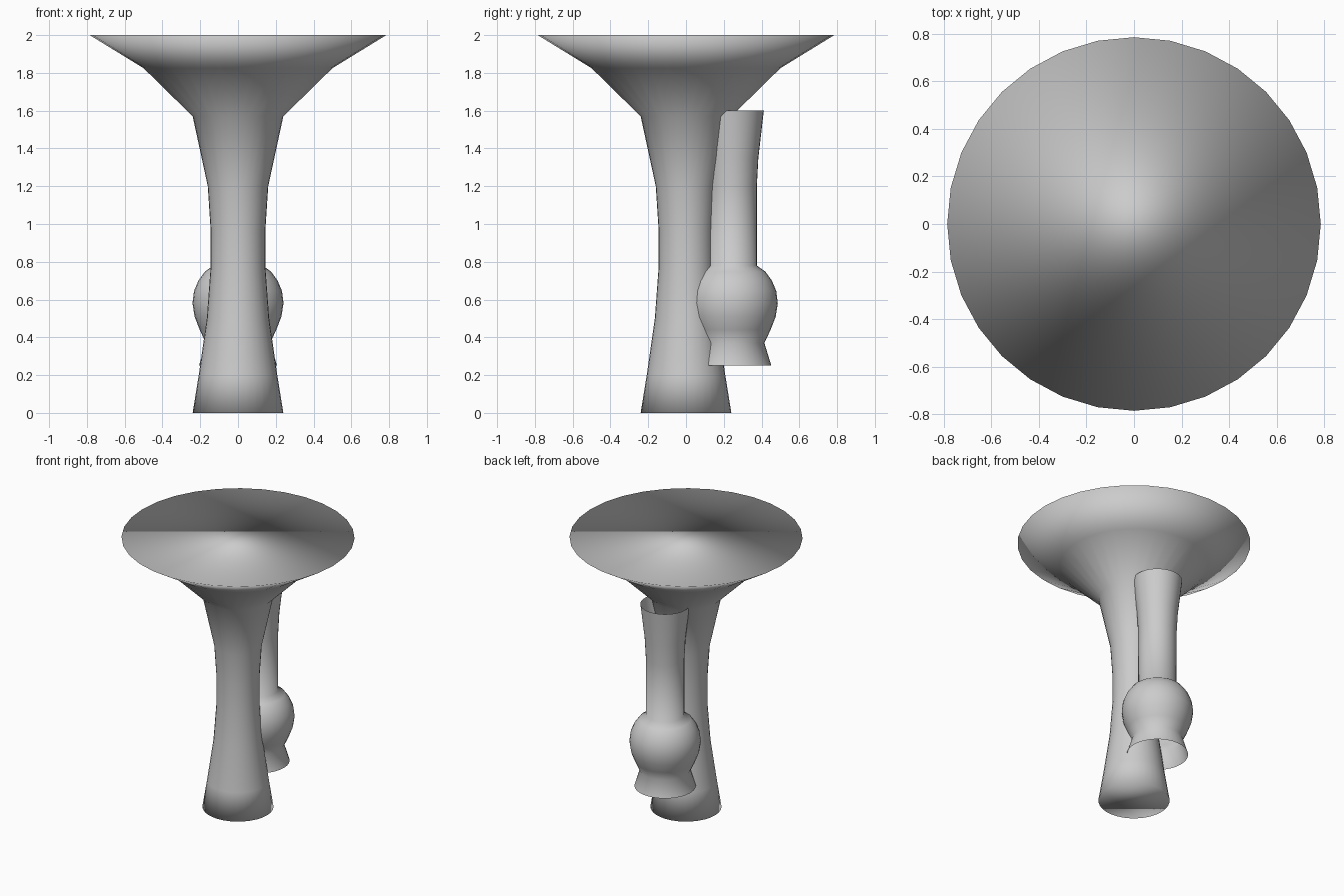
import bpy, bmesh, math

if "Cube" in bpy.data.objects:
    bpy.data.objects.remove(bpy.data.objects["Cube"])


def lathe(name, profile, y=0.0, sides=32, capped=False, sharp_angle=None):
    """Revolve (radius, height) points around a vertical axis at the given y."""
    bm = bmesh.new()
    rings = []
    for r, z in profile:
        ring = []
        for i in range(sides):
            a = 2 * math.pi * i / sides
            ring.append(bm.verts.new((r * math.cos(a), y + r * math.sin(a), z)))
        rings.append(ring)
    for low, high in zip(rings, rings[1:]):
        for i in range(sides):
            j = (i + 1) % sides
            bm.faces.new((low[i], low[j], high[j], high[i]))
    if capped:
        bm.faces.new(rings[0][::-1])
        bm.faces.new(rings[-1])
    for f in bm.faces:
        f.smooth = True
    if sharp_angle is not None:
        for e in bm.edges:
            if len(e.link_faces) == 2 and e.calc_face_angle() > sharp_angle:
                e.smooth = False
    mesh = bpy.data.meshes.new(name)
    bm.to_mesh(mesh)
    bm.free()
    obj = bpy.data.objects.new(name, mesh)
    bpy.context.collection.objects.link(obj)
    return obj


# Flared pedestal with flat closed top and foot
lathe("pedestal", [(0.24, 0), (0.208, 0.2), (0.165, 0.5), (0.145, 0.77),
                   (0.145, 0.97), (0.16, 1.2), (0.24, 1.57),
                   (0.5, 1.825), (0.785, 2.0)], capped=True)

# Open lamp at the back, partly sunk into the pedestal: skirt, bulb and chimney
AXIS_Y = 0.245
skirt = [(0.207, 0.25), (0.17, 0.37)]
bulb = [(0.17, 0.37), (0.203, 0.44), (0.23, 0.51), (0.241, 0.58),
        (0.233, 0.645), (0.21, 0.7), (0.175, 0.748), (0.13, 0.78)]
chimney = [(0.13, 0.78), (0.13, 1.2), (0.138, 1.35), (0.167, 1.6)]
lathe("lamp", skirt + bulb[1:] + chimney[1:], y=AXIS_Y,
      sharp_angle=math.radians(35))
